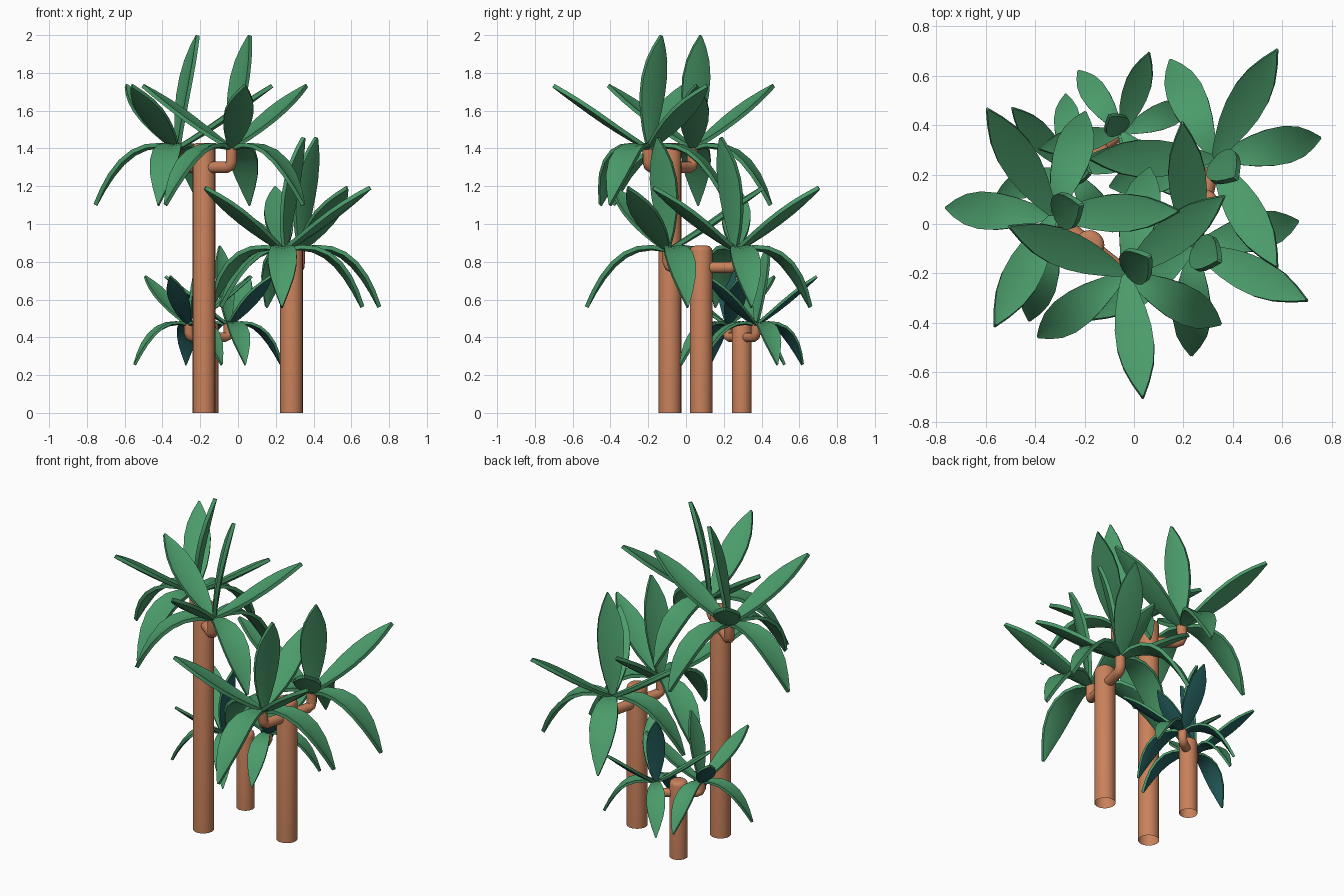
import bpy, bmesh, math
from mathutils import Vector

if "Cube" in bpy.data.objects:
    bpy.data.objects.remove(bpy.data.objects["Cube"])


def material(name, rgb):
    m = bpy.data.materials.new(name)
    m.diffuse_color = (*rgb, 1)
    m.use_nodes = True
    m.node_tree.nodes["Principled BSDF"].inputs["Base Color"].default_value = m.diffuse_color
    return m


BARK = material("bark orange brown", (0.58, 0.22, 0.105))
GREEN = material("leaf green", (0.07, 0.33, 0.145))
TEAL = material("leaf dark teal", (0.02, 0.12, 0.12))

# leaf centre lines (radius, height) as cubic control points, and half widths
DROOP = [(0, 0), (0.20, 0.05), (0.32, -0.07), (0.44, -0.305)]
RISING = [(0, 0), (0.18, 0.09), (0.34, 0.21), (0.50, 0.33)]
STEEP = [(0, 0), (0.18, 0.10), (0.34, 0.24), (0.48, 0.365)]
UPRIGHT = [(0, 0), (0.02, 0.20), (0.07, 0.42), (0.11, 0.59)]
WIDTHS = [(0, 0.014), (0.15, 0.042), (0.3, 0.063), (0.45, 0.075),
          (0.6, 0.076), (0.75, 0.062), (0.88, 0.036), (1, 0.004)]


def finish(name, bm, mats, angle=35):
    bmesh.ops.recalc_face_normals(bm, faces=bm.faces)
    me = bpy.data.meshes.new(name)
    bm.to_mesh(me)
    bm.free()
    for m in mats:
        me.materials.append(m)
    ob = bpy.data.objects.new(name, me)
    bpy.context.collection.objects.link(ob)
    bpy.ops.object.select_all(action='DESELECT')
    ob.select_set(True)
    bpy.context.view_layer.objects.active = ob
    bpy.ops.object.shade_smooth_by_angle(angle=math.radians(angle))
    return ob


def bezier(c, t):
    p = [Vector(q) for q in c]
    u = 1 - t
    pos = p[0]*u**3 + p[1]*3*u*u*t + p[2]*3*u*t*t + p[3]*t**3
    tan = (p[1]-p[0])*u*u + (p[2]-p[1])*2*u*t + (p[3]-p[2])*t*t
    return pos, tan.normalized()


def add_leaf(bm, centre, path, degrees, s):
    """One thick, slightly channelled leaf; underside faces get slot 1."""
    a = math.radians(degrees)
    out = Vector((math.cos(a), math.sin(a), 0))
    side = Vector((-math.sin(a), math.cos(a), 0))
    up = Vector((0, 0, 1))
    rings = []
    for t, w in WIDTHS:
        pos, tan = bezier(path, t)
        nrm = up*tan.x - out*tan.y
        p = out*pos.x + up*pos.y
        row = [p + side*w + nrm*w*0.2, p, p - side*w + nrm*w*0.2]
        row += [q - nrm*0.021 for q in reversed(row)]
        rings.append([bm.verts.new(centre + q*s) for q in row])
    for r0, r1 in zip(rings, rings[1:]):
        for i in range(6):
            j = (i + 1) % 6
            f = bm.faces.new((r0[i], r0[j], r1[j], r1[i]))
            f.material_index = 1 if i in (3, 4) else 0
    for r in (rings[0], rings[-1]):
        bm.faces.new((r[0], r[1], r[4], r[5]))
        bm.faces.new((r[1], r[2], r[3], r[4]))


def crown(name, centre, rising, droops, upright, s, under, path):
    bm = bmesh.new()
    for k in range(3):
        add_leaf(bm, centre, path, rising + 120*k, s)
    for d in droops:
        add_leaf(bm, centre, DROOP, rising + d, s)
    add_leaf(bm, centre, UPRIGHT, upright, s)
    finish(name, bm, [GREEN, under])


def trunk(name, x, y, r, h):
    bm = bmesh.new()
    bmesh.ops.create_cone(bm, cap_ends=True, segments=24, radius1=r, radius2=r, depth=h)
    bmesh.ops.translate(bm, verts=bm.verts, vec=(x, y, h/2))
    top = [e for e in bm.edges if all(v.co.z > h - 0.001 for v in e.verts)]
    bmesh.ops.bevel(bm, geom=top, offset=r*0.45, segments=3, profile=0.5, affect='EDGES')
    # the trunk is open at the ground
    low = [f for f in bm.faces if all(v.co.z < 0.001 for v in f.verts)]
    bmesh.ops.delete(bm, geom=low, context='FACES_ONLY')
    finish(name, bm, [BARK])


def branch(name, base, tip, r):
    """Elbow: runs level out of the trunk, then turns up to the crown."""
    flat = Vector((tip.x, tip.y, base.z))
    back = (base - flat).normalized()*r*0.9
    lift = Vector((0, 0, r*0.9))
    pts = [base, flat + back, flat + back*0.3 + lift*0.3, flat + lift, tip]
    bm = bmesh.new()
    across = back.cross(Vector((0, 0, 1))).normalized()
    rings = []
    for i, p in enumerate(pts):
        tan = (pts[min(i+1, 4)] - pts[max(i-1, 0)]).normalized()
        other = tan.cross(across)
        rings.append([bm.verts.new(p + (across*math.cos(q) + other*math.sin(q))*r)
                      for q in [2*math.pi*k/12 for k in range(12)]])
    for r0, r1 in zip(rings, rings[1:]):
        for k in range(12):
            j = (k + 1) % 12
            bm.faces.new((r0[k], r0[j], r1[j], r1[k]))
    bm.faces.new(rings[0])
    bm.faces.new(rings[-1])
    finish(name, bm, [BARK], 50)


FRONT = (-66, 39, 178)   # droop angles measured from the first rising leaf
BACK = (71, 174, 255)
SMALL_FRONT = (-68, 80, 185)
SMALL_BACK = (71, 174, -24)

# name, trunk x, y, radius, height, crown z, branch z, leaf scale, rising path, two crowns
TREES = [
    ("tall", -0.18, -0.085, 0.06, 1.43, 1.41, 1.30, 1.0, RISING,
     [(-0.035, -0.2, 38, FRONT, 35, GREEN), (-0.325, 0.035, 2, BACK, 21, GREEN)]),
    ("middle", 0.283, 0.08, 0.06, 0.885, 0.87, 0.77, 1.0, RISING,
     [(0.24, -0.095, -25, FRONT, -27, GREEN), (0.325, 0.265, -60, BACK, -42, GREEN)]),
    ("small", -0.155, 0.295, 0.052, 0.48, 0.472, 0.40, 0.7, STEEP,
     [(-0.26, 0.22, 13, SMALL_FRONT, -10, TEAL), (-0.05, 0.37, -49, SMALL_BACK, 125, TEAL)]),
]

for name, x, y, r, h, cz, bz, s, path, crowns in TREES:
    trunk(name + "_trunk", x, y, r, h)
    for n, (cx, cy, rise, droops, upr, under) in enumerate(crowns):
        tip = Vector((cx, cy, cz))
        tag = ("front", "back")[n]
        branch(f"{name}_{tag}_branch", Vector((x, y, bz)), tip, r*0.5)
        crown(f"{name}_{tag}_leaves", tip, rise, droops, upr, s, under, path)
